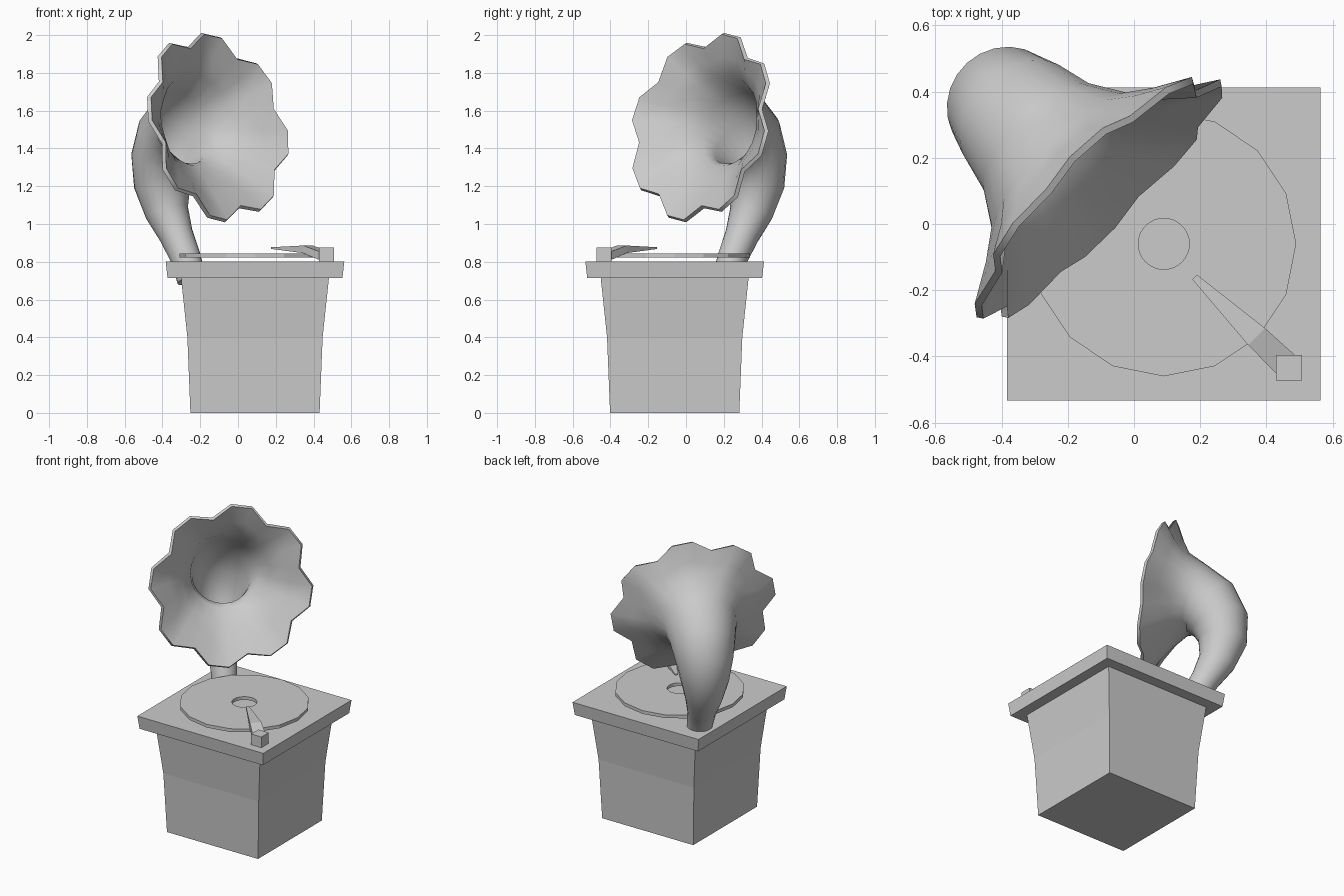
import bpy
import bmesh
from math import sin, cos, pi, radians, sqrt
from mathutils import Vector

if "Cube" in bpy.data.objects:
    bpy.data.objects.remove(bpy.data.objects["Cube"])

CX, CY = 0.09, -0.06   # centre of the cabinet


def finish(name, bm):
    bmesh.ops.recalc_face_normals(bm, faces=bm.faces)
    mesh = bpy.data.meshes.new(name)
    bm.to_mesh(mesh)
    bm.free()
    ob = bpy.data.objects.new(name, mesh)
    bpy.context.collection.objects.link(ob)
    return ob


def loft(name, rings, caps=True, closed=False):
    """Skin a list of rings of points with quads."""
    bm = bmesh.new()
    loops = [[bm.verts.new(p) for p in ring] for ring in rings]
    pairs = list(zip(loops, loops[1:]))
    if closed:
        pairs.append((loops[-1], loops[0]))
    for a, b in pairs:
        n = len(a)
        for i in range(n):
            j = (i + 1) % n
            bm.faces.new((a[i], a[j], b[j], b[i]))
    if caps and not closed:
        bm.faces.new(loops[0])
        bm.faces.new(loops[-1])
    return finish(name, bm)


def square(x, y, z, h):
    return [(x + sx * h, y + sy * h, z) for sx, sy in ((-1, -1), (1, -1), (1, 1), (-1, 1))]


# Tapered cabinet and overhanging lid
loft("cabinet", [square(CX, CY, z, h) for z, h in ((0, 0.342), (0.40, 0.358), (0.72, 0.392))])
loft("lid", [square(CX, CY, z, h) for z, h in ((0.715, 0.463), (0.802, 0.473))])

# Record: sixteen-sided disc with a round hole
def disc_ring(r, z, facets):
    pts = []
    for i in range(32):
        rr = r * cos(pi / 16) if facets and i % 2 else r
        a = i * pi / 16
        pts.append((CX + rr * cos(a), CY + rr * sin(a), z))
    return pts

loft("record", [disc_ring(0.40, 0.822, True), disc_ring(0.40, 0.844, True),
                disc_ring(0.077, 0.844, False), disc_ring(0.077, 0.822, False)], closed=True)

# Tone arm: pivot block and tapering arm
loft("arm_pivot", [square(0.468, -0.434, z, 0.039) for z in (0.80, 0.875)])
arm = []
for x, y, w, z0, z1 in ((0.47, -0.435, 0.040, 0.805, 0.850), (0.37, -0.340, 0.036, 0.846, 0.886),
                        (0.183, -0.160, 0.010, 0.868, 0.877)):
    d = w / sqrt(2)
    arm.append([(x - d, y - d, z0), (x + d, y + d, z0), (x + d, y + d, z1), (x - d, y - d, z1)])
loft("tone_arm", arm)

# Horn: rings along a bent path in the diagonal plane, flaring to eight petals
# each ring: forward distance, height, radius, path angle in degrees, petal depth
path = [
    (-0.325, 0.705, 0.078, 112, 0), (-0.37, 0.82, 0.080, 117, 0),
    (-0.44, 0.94, 0.090, 121, 0), (-0.51, 1.06, 0.115, 112, 0),
    (-0.545, 1.20, 0.150, 95, 0), (-0.53, 1.33, 0.180, 72, 0),
    (-0.47, 1.44, 0.205, 46, 0), (-0.38, 1.50, 0.230, 22, 0),
    (-0.285, 1.51, 0.300, 13, 0.02), (-0.225, 1.51, 0.395, 13, 0.07),
    (-0.165, 1.51, 0.515, 13, 0.13),
]
fwd = Vector((1, -1, 0)) / sqrt(2)
side = Vector((1, 1, 0)) / sqrt(2)
up = Vector((0, 0, 1))
origin = Vector((-0.015, -0.015, 0))
rings = []
for s, z, r, ang, petal in path:
    a = radians(ang)
    axis = fwd * cos(a) + up * sin(a)
    rise = up * cos(a) - fwd * sin(a)
    ring = []
    for k in range(24):
        t = radians(57 + 15 * k)
        rr = r * (1 - petal) if k % 3 == 0 else r
        bow = 0.27 * petal * cos(t) ** 2
        ring.append(origin + fwd * s + up * z + side * (rr * cos(t)) + rise * (rr * sin(t)) + axis * bow)
    rings.append(ring)
horn = loft("horn", rings, caps=False)

# Make the horn normals face outwards so the thickness goes inwards
base = horn.data.polygons[0]
mid = sum(rings[0], Vector()) / 24
if base.normal.dot(base.center - mid) < 0:
    horn.data.flip_normals()
shell = horn.modifiers.new("thickness", 'SOLIDIFY')
shell.thickness = 0.022
shell.offset = -1

bpy.ops.object.select_all(action='DESELECT')
horn.select_set(True)
bpy.context.view_layer.objects.active = horn
bpy.ops.object.modifier_apply(modifier=shell.name)
bpy.ops.object.shade_smooth_by_angle(angle=radians(45))
